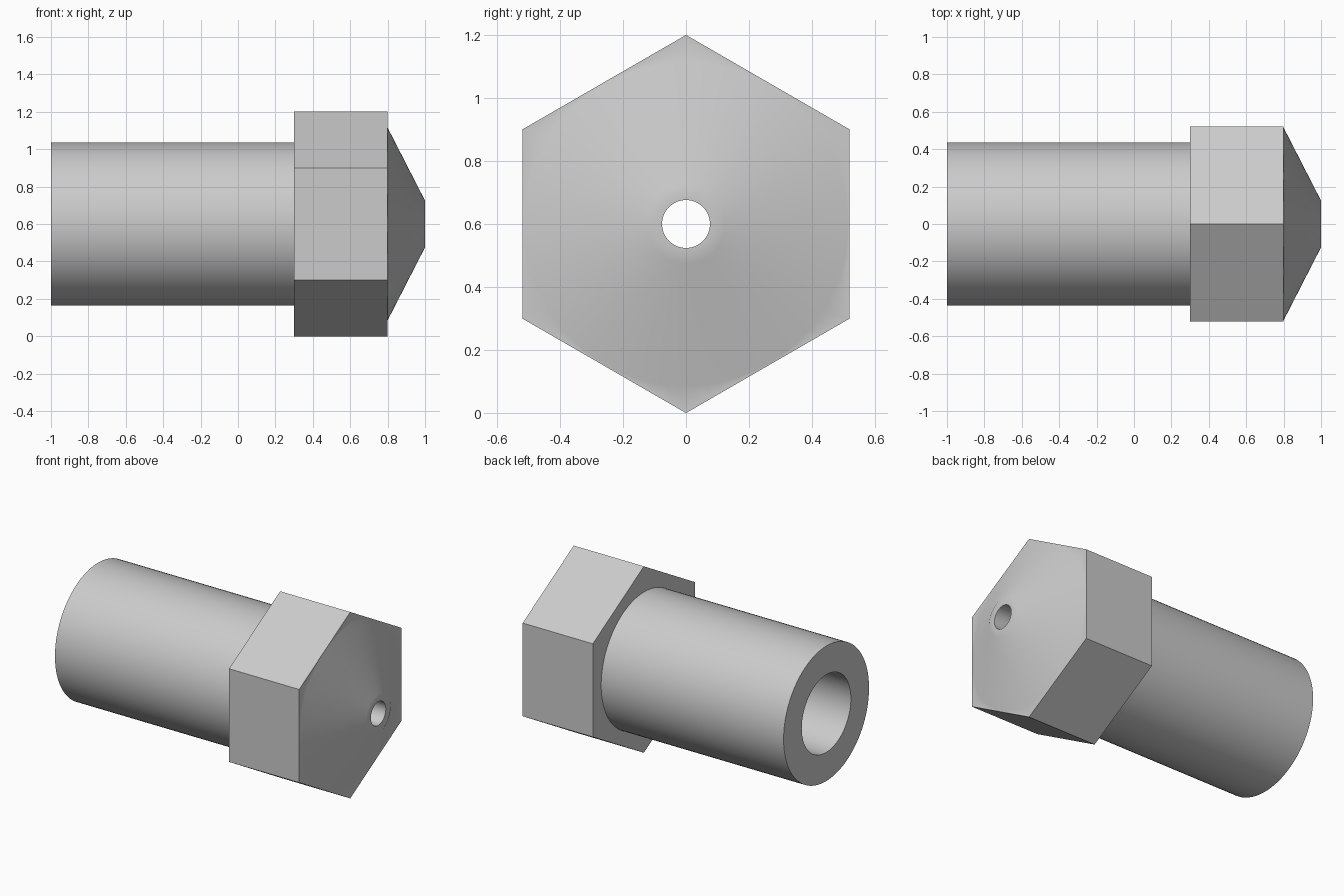
import bpy, bmesh, math

if "Cube" in bpy.data.objects:
    bpy.data.objects.remove(bpy.data.objects["Cube"])

SEGMENTS = 96          # multiple of 12, so hexagon corners fall on vertices
AXIS_Z = 0.6
HEX_FLAT = 0.52        # half the width across the flats


def hex_radius(angle):
    # distance to a hexagon with corners at the top and bottom
    a = angle % (math.pi / 3) - math.pi / 6
    return HEX_FLAT / math.cos(a)


# closed profile (x along the axis, radius); None marks the hexagon outline
profile = [
    (-1.0, 0.25), (-1.0, 0.435), (0.3, 0.435),             # threaded shank
    (0.3, None), (0.8, None),                              # hexagonal head
    (0.8, 0.515), (1.0, 0.125),                            # conical tip
    (1.0, 0.076), (0.85, 0.076), (0.68, 0.25),             # outlet and bore
]

bm = bmesh.new()
rings = []
for x, r in profile:
    ring = []
    for i in range(SEGMENTS):
        a = 2 * math.pi * i / SEGMENTS
        rad = hex_radius(a) if r is None else r
        # angle is measured from the upward direction
        ring.append(bm.verts.new((x, rad * math.sin(a), AXIS_Z + rad * math.cos(a))))
    rings.append(ring)

for k, ring in enumerate(rings):
    nxt = rings[(k + 1) % len(rings)]
    for i in range(SEGMENTS):
        j = (i + 1) % SEGMENTS
        bm.faces.new((ring[i], ring[j], nxt[j], nxt[i]))
bmesh.ops.recalc_face_normals(bm, faces=bm.faces)

mesh = bpy.data.meshes.new("nozzle")
bm.to_mesh(mesh)
bm.free()
nozzle = bpy.data.objects.new("nozzle", mesh)
bpy.context.collection.objects.link(nozzle)

metal = bpy.data.materials.new("light grey metal")
metal.diffuse_color = (0.6, 0.6, 0.6, 1)
metal.use_nodes = True
metal.node_tree.nodes["Principled BSDF"].inputs["Base Color"].default_value = metal.diffuse_color
mesh.materials.append(metal)

# smooth round surfaces, crisp hexagon and rims
bpy.context.view_layer.objects.active = nozzle
nozzle.select_set(True)
bpy.ops.object.shade_smooth_by_angle(angle=math.radians(30))
